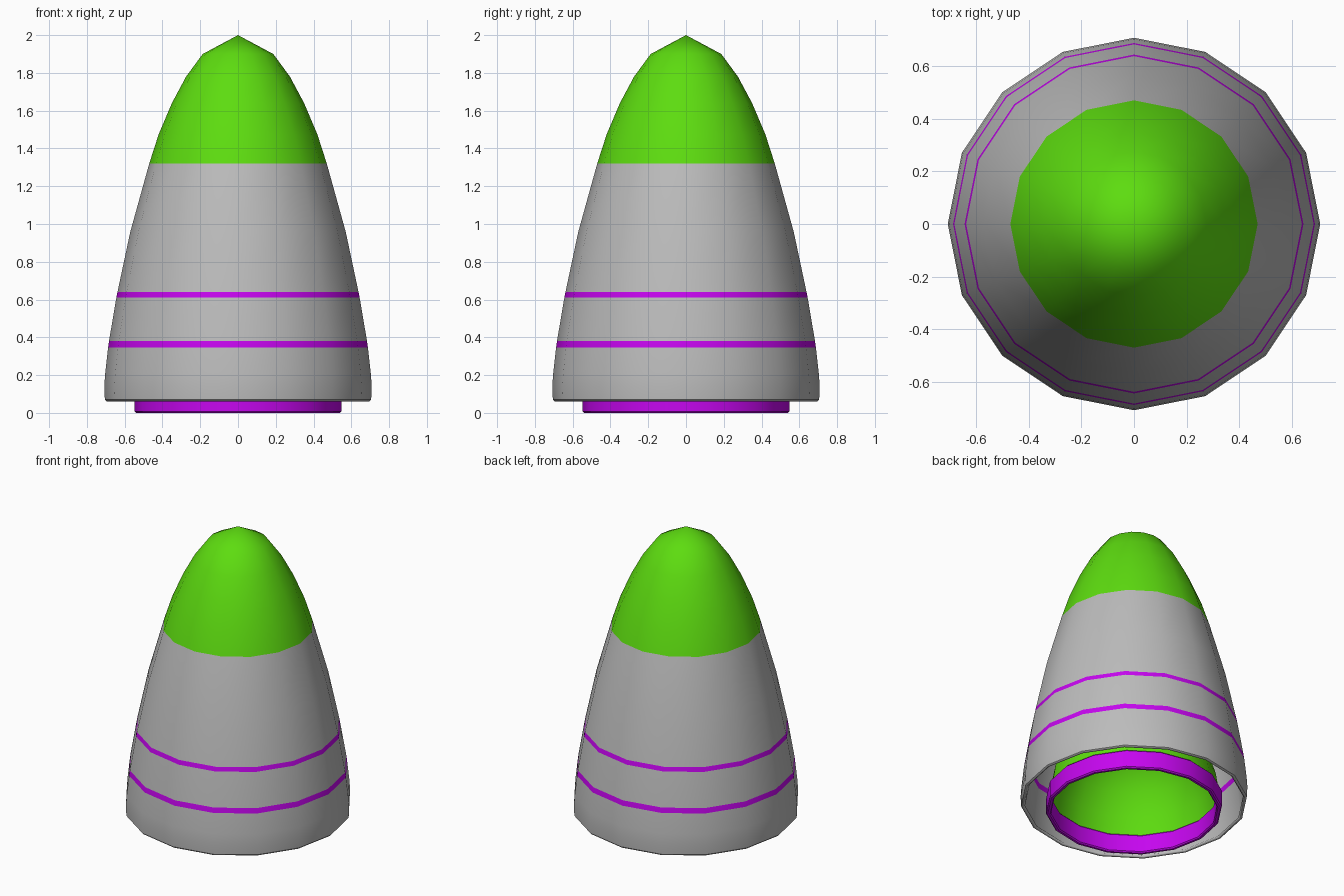
import bpy, bmesh, math

if "Cube" in bpy.data.objects:
    bpy.data.objects.remove(bpy.data.objects["Cube"])

SIDES = 16


def material(name, color):
    m = bpy.data.materials.new(name)
    m.diffuse_color = color
    m.use_nodes = True
    m.node_tree.nodes["Principled BSDF"].inputs["Base Color"].default_value = m.diffuse_color
    return m


GREY = material("grey", (0.5, 0.5, 0.5, 1))
GREEN = material("green", (0.11, 0.72, 0.005, 1))
PURPLE = material("purple", (0.56, 0.002, 0.86, 1))


def lathe(name, profile, mats, pick=lambda z: 0, closed=False):
    """Spin (radius, z) points around z; radius 0 becomes a single pole."""
    bm = bmesh.new()
    rings = []
    for r, z in profile:
        if r == 0:
            rings.append([bm.verts.new((0, 0, z))] * SIDES)
        else:
            rings.append([bm.verts.new((r * math.cos(a), r * math.sin(a), z))
                          for a in (math.tau * i / SIDES for i in range(SIDES))])
    pairs = list(zip(rings, rings[1:]))
    if closed:
        pairs.append((rings[-1], rings[0]))
    for lo, hi in pairs:
        for i in range(SIDES):
            j = (i + 1) % SIDES
            corners = list(dict.fromkeys((lo[i], lo[j], hi[j], hi[i])))
            f = bm.faces.new(corners)
            f.material_index = pick(sum(v.co.z for v in corners) / len(corners))
    bmesh.ops.recalc_face_normals(bm, faces=bm.faces)
    mesh = bpy.data.meshes.new(name)
    bm.to_mesh(mesh)
    bm.free()
    obj = bpy.data.objects.new(name, mesh)
    bpy.context.collection.objects.link(obj)
    for m in mats:
        mesh.materials.append(m)
    bpy.ops.object.select_all(action='DESELECT')
    obj.select_set(True)
    bpy.context.view_layer.objects.active = obj
    bpy.ops.object.shade_smooth_by_angle(angle=math.radians(40))
    return obj


def hull_color(z):
    if z > 1.32:
        return 1
    return 2 if 0.61 < z < 0.64 or 0.345 < z < 0.38 else 0


# Hull: hollow ogive with striped skirt and coloured nose
hull = lathe("hull", [
    (0.695, 0.06), (0.705, 0.07), (0.708, 0.14), (0.703, 0.21), (0.688, 0.345),
    (0.683, 0.38), (0.644, 0.61), (0.638, 0.64), (0.57, 0.96), (0.47, 1.32),
    (0.42, 1.475), (0.35, 1.64), (0.275, 1.78), (0.187, 1.9), (0, 2.0)],
    [GREY, GREEN, PURPLE], hull_color)
shell = hull.modifiers.new("thickness", 'SOLIDIFY')
shell.thickness = 0.02
shell.offset = -1

# Engine ring: bevelled band at the base
lathe("engine_ring", [
    (0.525, 0.0), (0.54, 0.0), (0.548, 0.008), (0.548, 0.12),
    (0.54, 0.128), (0.525, 0.128), (0.518, 0.12), (0.518, 0.008)],
    [PURPLE], closed=True)

# Engine bell: closed nozzle inside the hull
lathe("engine_bell", [
    (0.53, 0.12), (0.51, 0.25), (0.46, 0.4), (0.37, 0.54), (0.22, 0.64), (0, 0.68)],
    [GREEN])
